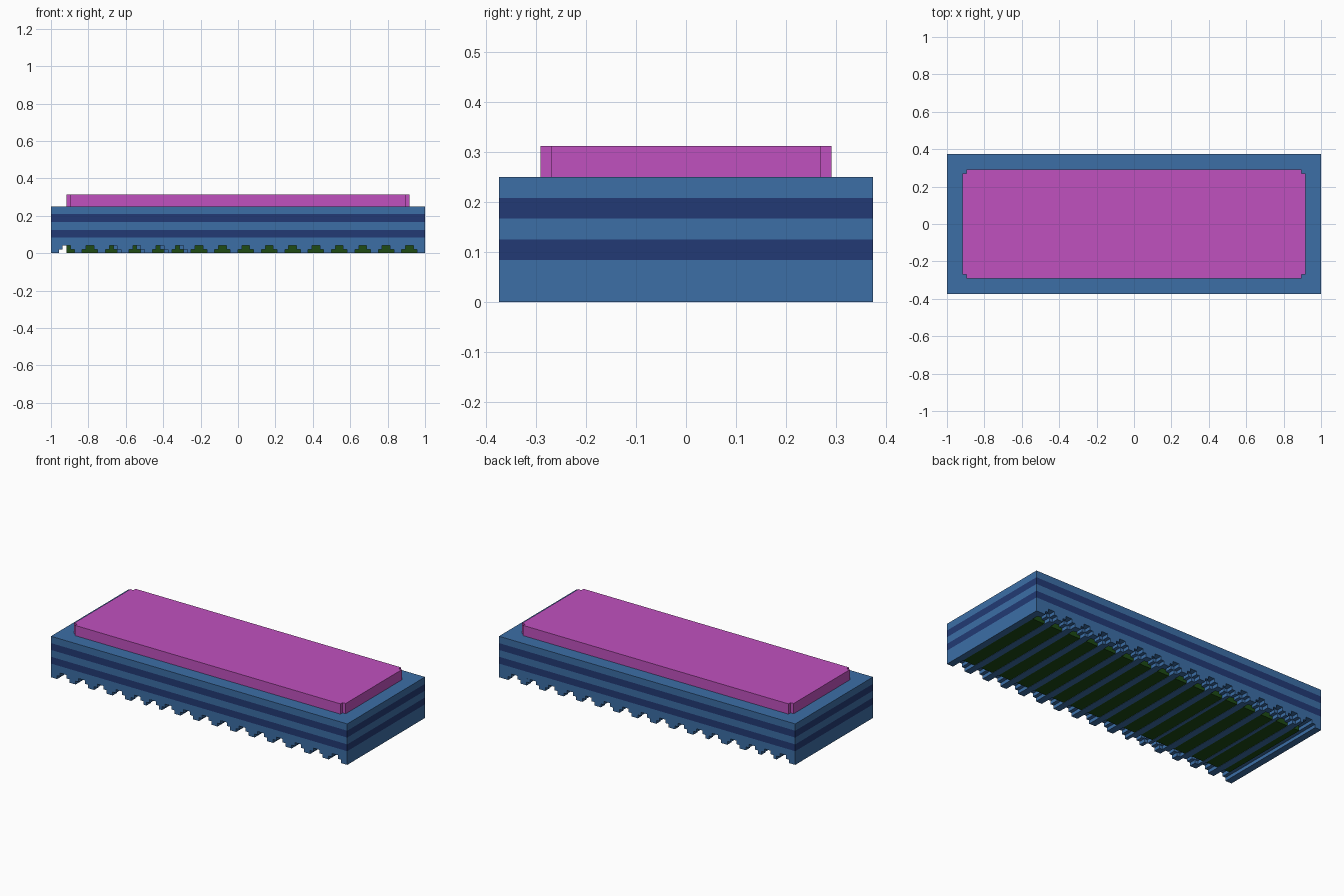
import bpy, bmesh

U = 1 / 48  # modelling grid unit

if "Cube" in bpy.data.objects:
    bpy.data.objects.remove(bpy.data.objects["Cube"], do_unlink=True)


def material(name, rgb):
    m = bpy.data.materials.new(name)
    m.use_nodes = True
    m.diffuse_color = (*rgb, 1)
    m.node_tree.nodes["Principled BSDF"].inputs["Base Color"].default_value = (*rgb, 1)
    return m


blue = material("blue", (0.045, 0.156, 0.381))
navy = material("navy", (0.016, 0.042, 0.178))
magenta = material("magenta", (0.527, 0.083, 0.521))
green = material("dark green", (0.013, 0.070, 0.007))


def finish(bm, name, *mats):
    bmesh.ops.recalc_face_normals(bm, faces=bm.faces)
    mesh = bpy.data.meshes.new(name)
    bm.to_mesh(mesh)
    bm.free()
    for m in mats:
        mesh.materials.append(m)
    obj = bpy.data.objects.new(name, mesh)
    bpy.context.collection.objects.link(obj)
    return obj


def prism(bm, points, offset):
    """Extrude a closed outline of 3D grid points along an offset."""
    face = bm.faces.new([bm.verts.new([c * U for c in p]) for p in points])
    ext = bmesh.ops.extrude_face_region(bm, geom=[face], use_keep_orig=True)
    verts = [g for g in ext["geom"] if isinstance(g, bmesh.types.BMVert)]
    bmesh.ops.translate(bm, verts=verts, vec=[c * U for c in offset])


def rect(x0, x1, y0, y1, z):
    return [(x0, y0, z), (x1, y0, z), (x1, y1, z), (x0, y1, z)]


# Main body, with two dark bands running around the sides
bm = bmesh.new()
prism(bm, rect(-48, 48, -18, 18, 2), (0, 0, 10))
for z in (4, 6, 8, 10):
    bmesh.ops.bisect_plane(bm, geom=bm.verts[:] + bm.edges[:] + bm.faces[:],
                           plane_co=(0, 0, z * U), plane_no=(0, 0, 1))
bm.normal_update()
for f in bm.faces:
    z = f.calc_center_median().z / U
    if abs(f.normal.z) < 0.5 and (4 < z < 6 or 8 < z < 10):
        f.material_index = 1
finish(bm, "body", blue, navy)

# Raised top pad with notched corners
bm = bmesh.new()
quarter = [(44, 13), (43, 13), (43, 14)]
outline = quarter + [(-x, y) for x, y in reversed(quarter)]
outline += [(-x, -y) for x, y in quarter] + [(x, -y) for x, y in reversed(quarter)]
prism(bm, [(x, y, 12) for x, y in outline], (0, 0, 3))
finish(bm, "top_pad", magenta)


# Underside treads: ribs separated by stepped grooves
def treads(name, y0, y1, grooves):
    bm = bmesh.new()
    for a, b in zip([None] + grooves, grooves + [None]):
        left = [(-48, 2), (-48, 0)] if a is None else [(a + 1, 2), (a + 1, 1), (a + 2, 1), (a + 2, 0)]
        right = [(48, 0), (48, 2)] if b is None else [(b - 2, 0), (b - 2, 1), (b - 1, 1), (b - 1, 2)]
        prism(bm, [(x, y0, z) for x, z in left + right], (0, y1 - y0, 0))
    finish(bm, name, blue)


regular = list(range(-10, 45, 6))
inner = [-44, -38, -33, -27, -21, -16] + regular
front = [-44, -38, -32, -26, -20, -15] + regular
back = [-44] + [g - 1 for g in inner[1:]]
treads("middle_treads", -16, 16, inner)
treads("front_treads", -18, -16, front)
treads("back_treads", 16, 18, back)

# Green core filling the grooves between the rims
bm = bmesh.new()
prism(bm, rect(-44, 46, -14, 14, 0.08), (0, 0, 1.9))
finish(bm, "underside_core", green)
